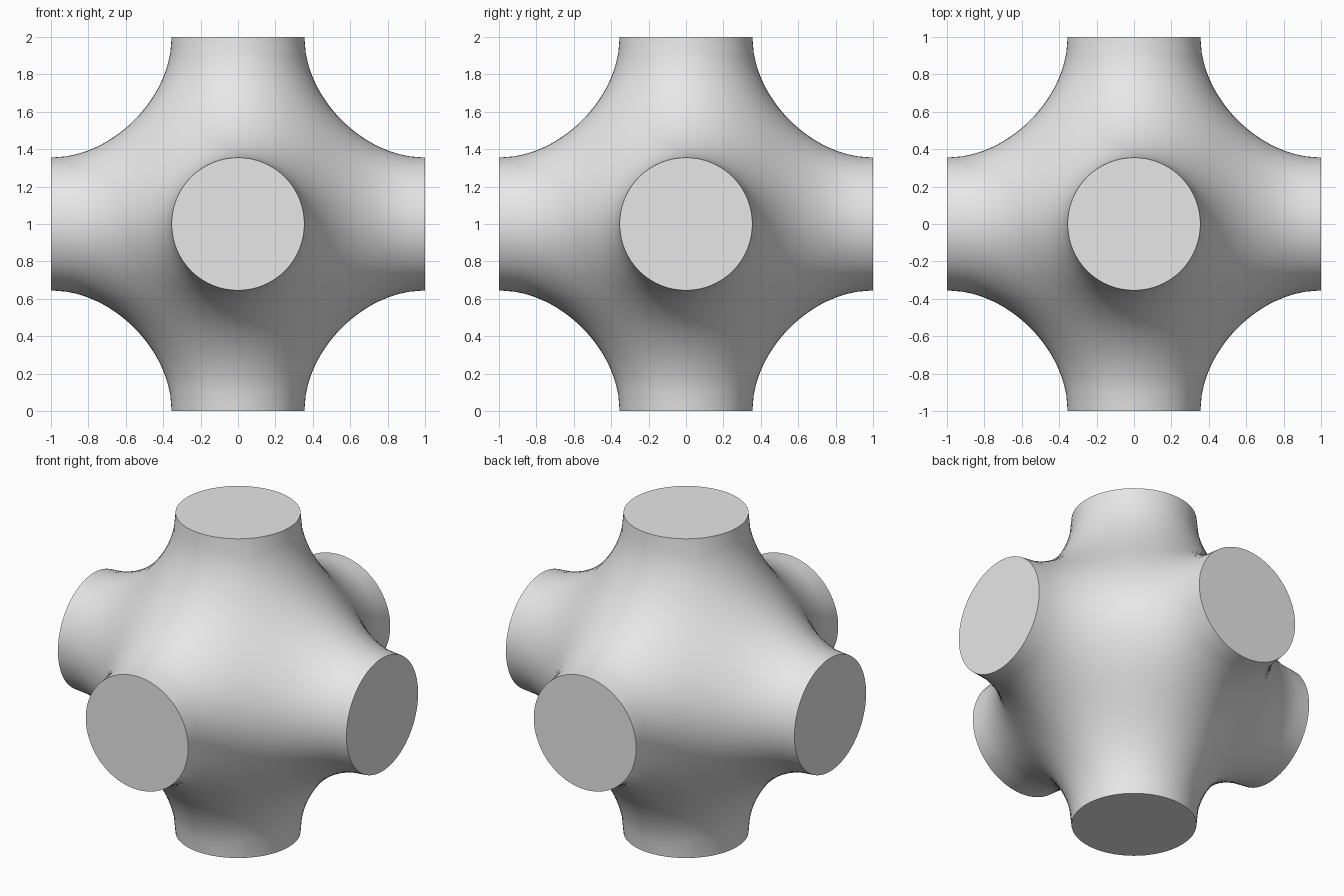
import bpy, bmesh, math
from mathutils import Vector

cube = bpy.data.objects.get("Cube")
if cube:
    bpy.data.objects.remove(cube, do_unlink=True)

PORT_RADIUS = 0.355
SEGMENTS = 64   # points round each port
RINGS = 16      # rings from port rim to the seam with its neighbours

grey = bpy.data.materials.new("light grey")
grey.use_nodes = True
colour = (0.8, 0.8, 0.8, 1)
grey.diffuse_color = colour
grey.node_tree.nodes["Principled BSDF"].inputs["Base Color"].default_value = colour


def field(p):
    """Periodic tube-junction surface: positive inside, zero on the skin."""
    u, v, w = (math.cos(math.pi * c) for c in p)
    return u + v + w - 0.46 * u * v * w - 0.642


def skin_point(direction):
    """Where a ray from the centre meets the skin, by bisection."""
    low, high = 0.3, 1.0
    for _ in range(30):
        mid = (low + high) / 2
        if field(direction * mid) > 0:
            low = mid
        else:
            high = mid
    return direction * low


def place(axis, sign, a, b):
    """Point on the face of the bounding cube that the port opens on."""
    p = Vector((0, 0, 0))
    p[axis], p[(axis + 1) % 3], p[(axis + 2) % 3] = sign, a, b
    return p


def add_port(bm, axis, sign):
    """One flared tube arm with a flat end cap."""
    rings = []
    for k in range(RINGS + 1):
        t = k / RINGS
        ring = []
        for s in range(SEGMENTS):
            angle = math.tau * s / SEGMENTS
            ca, sa = math.cos(angle), math.sin(angle)
            reach = PORT_RADIUS * (1 - t) + t / max(abs(ca), abs(sa))
            ray = place(axis, sign, ca * reach, sa * reach)
            ring.append(bm.verts.new(ray if k == 0 else skin_point(ray)))
        rings.append(ring)
    bm.faces.new(rings[0])
    for inner, outer in zip(rings, rings[1:]):
        for s in range(SEGMENTS):
            n = (s + 1) % SEGMENTS
            bm.faces.new((inner[s], inner[n], outer[n], outer[s]))


# Six arms welded into one closed junction
bm = bmesh.new()
for axis in range(3):
    for sign in (-1, 1):
        add_port(bm, axis, sign)
bmesh.ops.remove_doubles(bm, verts=bm.verts[:], dist=0.0005)
bmesh.ops.recalc_face_normals(bm, faces=bm.faces[:])
bmesh.ops.translate(bm, verts=bm.verts[:], vec=(0, 0, 1))

mesh = bpy.data.meshes.new("six_way_junction")
bm.to_mesh(mesh)
bm.free()
mesh.materials.append(grey)
junction = bpy.data.objects.new("six_way_junction", mesh)
bpy.context.collection.objects.link(junction)

# Smooth skin with crisp cap rims
bpy.ops.object.select_all(action="DESELECT")
junction.select_set(True)
bpy.context.view_layer.objects.active = junction
bpy.ops.object.shade_smooth_by_angle(angle=math.radians(40))
